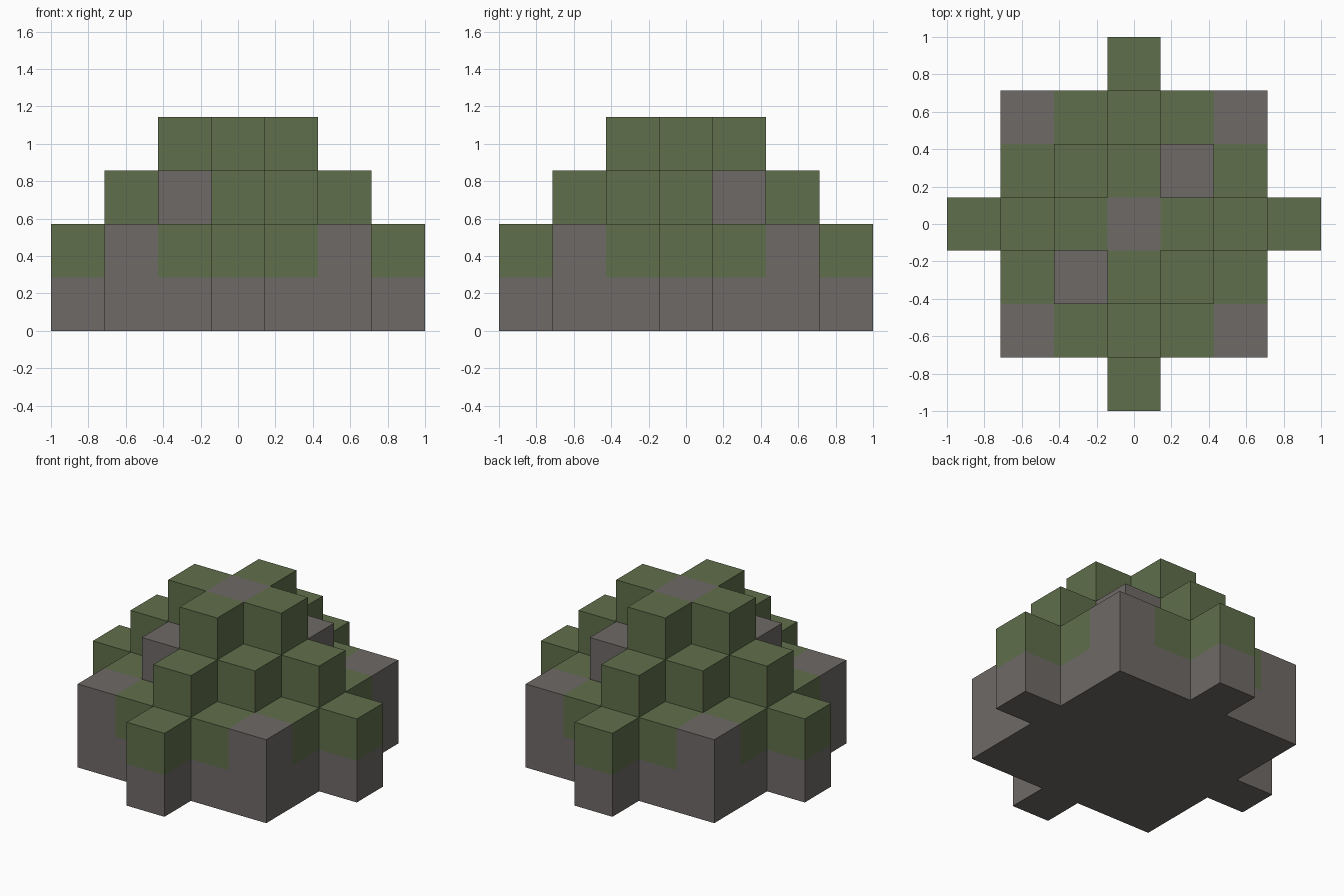
import bpy
import bmesh
from mathutils import Vector

default = bpy.data.objects.get("Cube")
if default:
    bpy.data.objects.remove(default, do_unlink=True)

UNIT = 2 / 7  # edge of one block


def make_material(name, colour):
    mat = bpy.data.materials.new(name)
    mat.use_nodes = True
    mat.diffuse_color = colour
    bsdf = next(n for n in mat.node_tree.nodes if n.type == 'BSDF_PRINCIPLED')
    bsdf.inputs["Base Color"].default_value = colour
    bsdf.inputs["Roughness"].default_value = 0.9
    return mat


stone = make_material("stone grey", (0.156, 0.144, 0.136, 1))
moss = make_material("moss green", (0.117, 0.156, 0.069, 1))


def square(radius):
    span = range(-radius, radius + 1)
    return {(x, y) for x in span for y in span}


def tips(distance):
    return {(distance, 0), (-distance, 0), (0, distance), (0, -distance)}


# Footprint of every layer, from the ground up
wide = square(2) | tips(3)
layers = [wide, wide, square(1) | tips(2), {(0, 0)} | tips(1)]
cells = {(x, y, z) for z, layer in enumerate(layers) for x, y in layer}

# Bare stone blocks that show between the moss
corner_stones = {(x, y, 1) for x in (-2, 2) for y in (-2, 2)}
step_stones = {(-1, -1, 2), (1, 1, 2)}
summit_stone = {(0, 0, 3)}
bare = corner_stones | step_stones | summit_stone


def build_part(name, part, mat):
    """Mesh the outer faces of a group of blocks, leaving out buried faces."""
    bm = bmesh.new()
    for cell in sorted(part):
        centre = Vector(cell) + Vector((0, 0, 0.5))
        for axis in range(3):
            for sign in (-1, 1):
                normal = Vector((0, 0, 0))
                normal[axis] = sign
                if tuple(int(c + n) for c, n in zip(cell, normal)) in cells:
                    continue
                side = Vector((0, 0, 0))
                side[(axis + 1) % 3] = 0.5
                up = normal.cross(side)
                middle = centre + normal / 2
                corners = (-side - up, side - up, side + up, up - side)
                bm.faces.new([bm.verts.new((middle + c) * UNIT) for c in corners])
    bmesh.ops.remove_doubles(bm, verts=bm.verts, dist=0.001)
    mesh = bpy.data.meshes.new(name)
    bm.to_mesh(mesh)
    bm.free()
    mesh.materials.append(mat)
    obj = bpy.data.objects.new(name, mesh)
    bpy.context.collection.objects.link(obj)


# Stone parts
build_part("stone_base", {c for c in cells if c[2] == 0}, stone)
build_part("corner_stones", corner_stones, stone)
build_part("step_stones", step_stones, stone)
build_part("summit_stone", summit_stone, stone)

# Mossy parts, one per layer above the base
for level, name in enumerate(("lower_moss", "middle_moss", "top_moss"), start=1):
    build_part(name, {c for c in cells if c[2] == level} - bare, moss)
